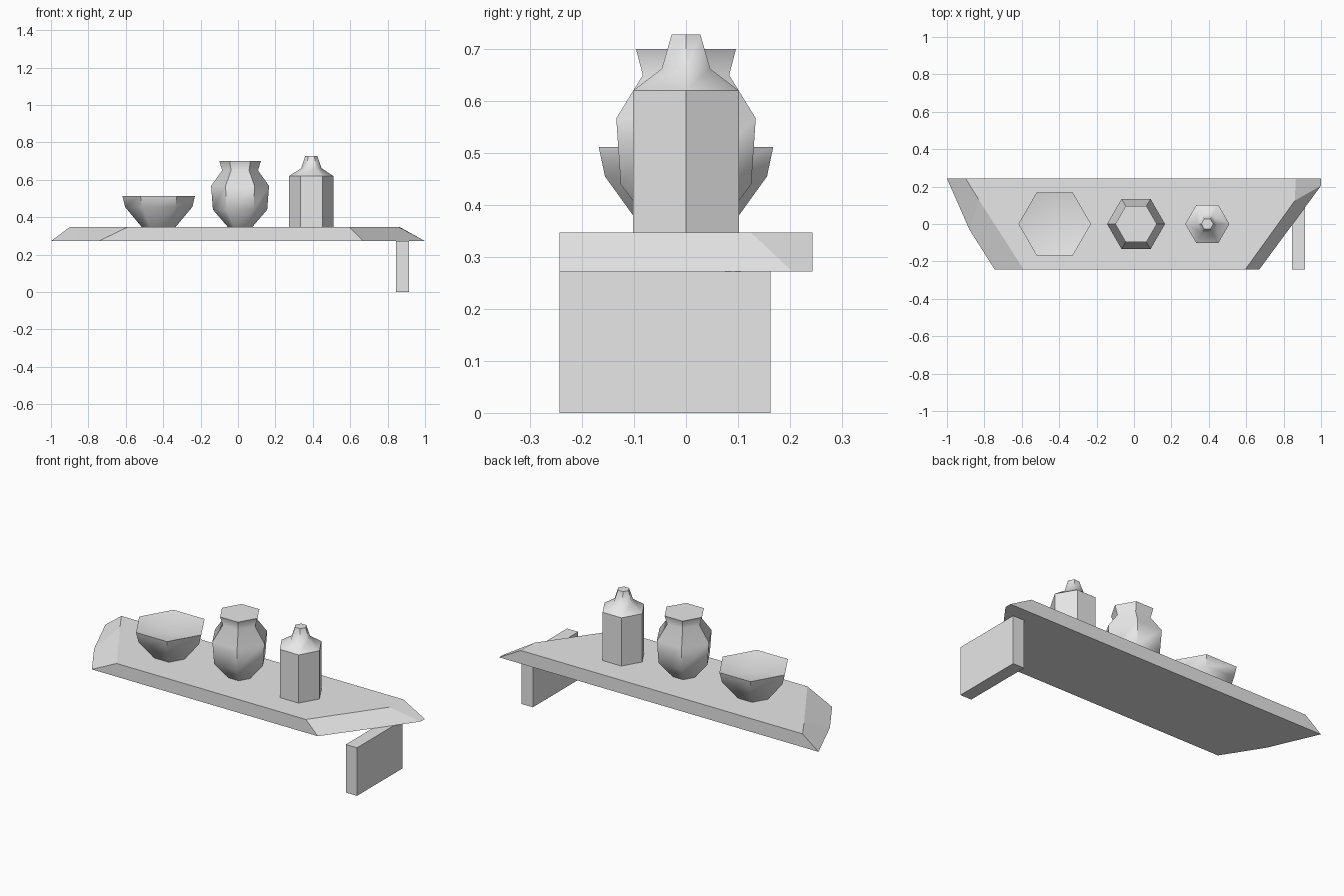
import bpy
import bmesh
import math

old = bpy.data.objects.get("Cube")
if old:
    bpy.data.objects.remove(old, do_unlink=True)

grey = bpy.data.materials.new("plain_grey")
grey.use_nodes = True
GREY = (0.8, 0.8, 0.8, 1)
grey.diffuse_color = GREY
grey.node_tree.nodes["Principled BSDF"].inputs["Base Color"].default_value = GREY

SHELF_BOTTOM, SHELF_TOP = 0.272, 0.347


def finish(name, bm, smooth=False):
    """Turn a bmesh into a grey object, with outward normals."""
    bmesh.ops.recalc_face_normals(bm, faces=bm.faces)
    mesh = bpy.data.meshes.new(name)
    bm.to_mesh(mesh)
    bm.free()
    mesh.materials.append(grey)
    obj = bpy.data.objects.new(name, mesh)
    bpy.context.collection.objects.link(obj)
    if smooth:
        bpy.ops.object.select_all(action='DESELECT')
        obj.select_set(True)
        bpy.context.view_layer.objects.active = obj
        bpy.ops.object.shade_smooth_by_angle(angle=math.radians(50))
    return obj


def loft(bm, loops):
    """Join equal-length loops of vertices with quads, bottom to top."""
    for low, high in zip(loops, loops[1:]):
        for i in range(len(low)):
            j = (i + 1) % len(low)
            bm.faces.new((low[i], low[j], high[j], high[i]))


def vessel(name, x, profile, dish_depth=0):
    """Six-sided vessel from (radius, height) pairs, standing on the shelf."""
    bm = bmesh.new()
    corners = [math.tau * i / 6 for i in range(6)]
    loops = [[bm.verts.new((x + r * math.cos(a), r * math.sin(a), z))
              for a in corners] for r, z in profile]
    loft(bm, loops)
    bm.faces.new(loops[0][::-1])
    rim = loops[-1]
    if dish_depth:
        centre = bm.verts.new((x, 0, profile[-1][1] - dish_depth))
        for i in range(6):
            bm.faces.new((rim[i], rim[(i + 1) % 6], centre))
    else:
        bm.faces.new(rim)
    return finish(name, bm, smooth=True)


# Shelf board: flat outline with sloping ends, wider underneath
lower = [(-1, 0.243), (-0.88, -0.03), (-0.745, -0.243),
         (0.67, -0.243), (1, 0.205), (1, 0.243)]
upper = [(-0.9, 0.243), (-0.83, 0.13), (-0.59, -0.243),
         (0.595, -0.243), (0.86, 0.125), (0.865, 0.243)]
bm = bmesh.new()
loops = [[bm.verts.new((x, y, z)) for x, y in outline]
         for outline, z in ((lower, SHELF_BOTTOM), (upper, SHELF_TOP))]
loft(bm, loops)
bm.faces.new(loops[0][::-1])
bm.faces.new(loops[1])
finish("shelf_board", bm)

# Support panel under the left end
bm = bmesh.new()
bmesh.ops.create_cube(bm, size=1)
bmesh.ops.scale(bm, vec=(0.07, 0.406, SHELF_BOTTOM), verts=bm.verts)
bmesh.ops.translate(bm, vec=(0.88, -0.04, SHELF_BOTTOM / 2), verts=bm.verts)
finish("support_panel", bm)

# Vessels in a row
vessel("bowl", -0.424, [(0.09, SHELF_TOP), (0.18, 0.455), (0.194, 0.512)],
       dish_depth=0.04)
vessel("vase", 0.011, [(0.065, SHELF_TOP), (0.145, 0.44), (0.155, 0.567),
                       (0.096, 0.65), (0.111, 0.70)])
vessel("bottle", 0.392, [(0.118, SHELF_TOP), (0.118, 0.62),
                         (0.054, 0.662), (0.032, 0.728)])
